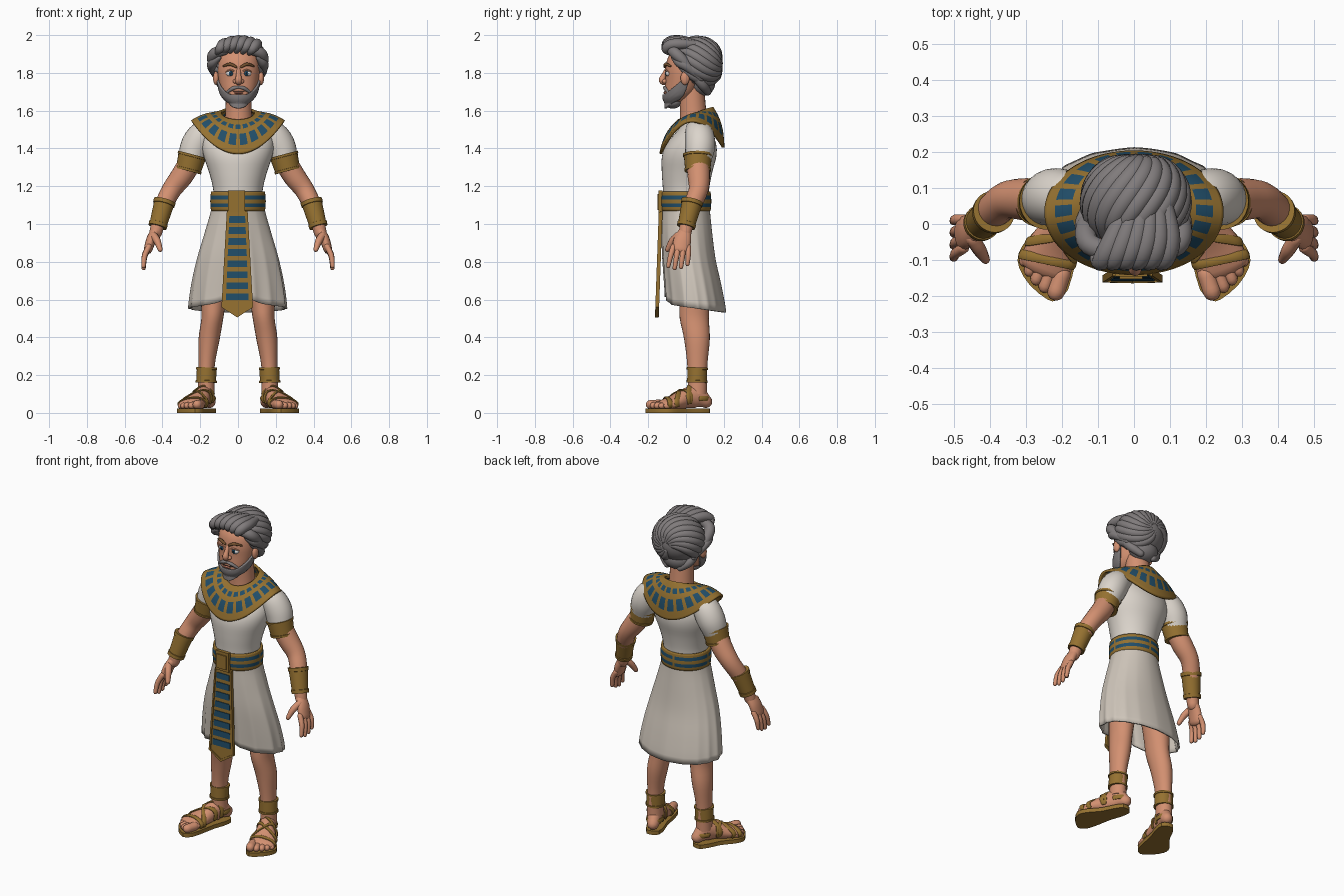
import bpy, bmesh, math
from mathutils import Vector, Matrix

if "Cube" in bpy.data.objects:
    bpy.data.objects.remove(bpy.data.objects["Cube"])

def material(name, rgb):
    m = bpy.data.materials.new(name)
    m.diffuse_color = (*rgb, 1)
    m.use_nodes = True
    m.node_tree.nodes["Principled BSDF"].inputs["Base Color"].default_value = m.diffuse_color
    return m

SKIN = material("skin", (0.65, 0.28, 0.165))
HAIR = material("grey hair", (0.215, 0.198, 0.20))
LINEN = material("white linen", (0.71, 0.66, 0.60))
SKIRT = material("beige linen", (0.62, 0.56, 0.49))
GOLD = material("gold", (0.30, 0.165, 0.03))
BLUE = material("blue enamel", (0.015, 0.075, 0.14))
WHITE = material("eye white", (0.75, 0.73, 0.72))
BROWN = material("brow brown", (0.18, 0.085, 0.03))
DARK = material("dark pupil", (0.015, 0.012, 0.012))
LIP = material("lip", (0.48, 0.17, 0.11))

def make(name, verts, faces, mats, idx=None, thick=0, angle=45):
    me = bpy.data.meshes.new(name)
    me.from_pydata([tuple(v) for v in verts], [], faces)
    for m in mats:
        me.materials.append(m)
    if idx:
        me.polygons.foreach_set("material_index", idx)
    bm = bmesh.new()
    bm.from_mesh(me)
    bmesh.ops.recalc_face_normals(bm, faces=bm.faces)
    bm.to_mesh(me)
    bm.free()
    me.polygons.foreach_set("use_smooth", [True] * len(me.polygons))
    me.set_sharp_from_angle(angle=math.radians(angle))
    ob = bpy.data.objects.new(name, me)
    bpy.context.collection.objects.link(ob)
    if thick:
        mod = ob.modifiers.new("thickness", 'SOLIDIFY')
        mod.thickness, mod.offset = thick, 0
    return ob

def spline(pts, res):
    out = []
    for i in range(len(pts) - 1):
        a, b, c, d = pts[max(i-1, 0)], pts[i], pts[i+1], pts[min(i+2, len(pts)-1)]
        for k in range(res):
            t = k / res
            out.append(tuple(0.5 * (2*q + (r-p)*t + (2*p-5*q+4*r-s)*t*t + (3*q-p-3*r+s)*t**3)
                             for p, q, r, s in zip(a, b, c, d)))
    return out + [tuple(pts[-1])]

def tube(name, pts, mat, ref=(0, 1, 0), n=16, res=4, cap=True, level=False):
    """Sweep an ellipse along points (x, y, z, radius_a[, radius_b]); level keeps rings horizontal."""
    pts = spline([p if len(p) == 5 else (*p, p[3]) for p in pts], res)
    rings = []
    for i, p in enumerate(pts):
        c = Vector(p[:3])
        t = (Vector(pts[min(i+1, len(pts)-1)][:3]) - Vector(pts[max(i-1, 0)][:3])).normalized()
        a = Vector((1, 0, 0)) if level else t.cross(Vector(ref)).normalized()
        b = Vector((0, 1, 0)) if level else a.cross(t).normalized()
        ends = [(0, 1)]
        if cap and i in (0, len(pts)-1):      # rounded ends
            r, s = min(p[3:]), -1 if i == 0 else 1
            ends = [(s*r*math.sin(k), math.cos(k)) for k in (0, 0.6, 1.1, 1.4)][::s]
        for off, sc in ends:
            rings.append([c + t*off + a*(p[3]*sc*math.cos(2*math.pi*k/n)) + b*(p[4]*sc*math.sin(2*math.pi*k/n))
                          for k in range(n)])
    faces = [(i*n+k, i*n+(k+1) % n, (i+1)*n+(k+1) % n, (i+1)*n+k) for i in range(len(rings)-1) for k in range(n)]
    faces += [tuple(range(n)), tuple(range((len(rings)-1)*n, len(rings)*n))]
    return make(name, [v for r in rings for v in r], faces, [mat])

def ball(name, loc, scale, mat):
    bm = bmesh.new()
    bmesh.ops.create_uvsphere(bm, u_segments=24, v_segments=14, radius=1,
                              matrix=Matrix.Translation(loc) @ Matrix.Diagonal((*scale, 1)))
    vs, fs = [v.co.copy() for v in bm.verts], [[v.index for v in f.verts] for f in bm.faces]
    bm.free()
    return make(name, vs, fs, [mat])

def grid(name, fn, ni, nj, mats, rule=None, wrap=True, thick=0.01):
    """Surface fn(u, v) with u around and v along."""
    cols = ni if wrap else ni + 1
    verts = [fn(i/ni, j/nj) for j in range(nj+1) for i in range(cols)]
    faces = [(j*cols+i, j*cols+(i+1) % cols, (j+1)*cols+(i+1) % cols, (j+1)*cols+i) for j in range(nj) for i in range(ni)]
    return make(name, verts, faces, mats, [rule(i, j) if rule else 0 for j in range(nj) for i in range(ni)], thick)

def prism(name, outline, shift, mat):
    n = len(outline)
    verts = [Vector(p) for p in outline] + [Vector(p) + Vector(shift) for p in outline]
    faces = [tuple(range(n)), tuple(range(n, 2*n))] + [(k, (k+1) % n, n+(k+1) % n, n+k) for k in range(n)]
    return make(name, verts, faces, [mat], angle=30)

def band(name, p0, p1, r0, r1):
    """Gold cuff with a raised rim at both ends."""
    p0, p1 = Vector(p0), Vector(p1)
    at = lambda t, d: (*p0.lerp(p1, t), r0+(r1-r0)*t+d)
    tube(name, [at(t, d) for t, d in ((0, .004), (.14, .004), (.15, 0), (.85, 0), (.86, .004), (1, .004))],
         GOLD, n=28, res=1, cap=False)

# Torso, neck, belt
tube("shirt", [(0, 0, 1.10, .132, .12), (0, 0, 1.18, .131, .122), (0, .005, 1.27, .152, .133), (0, .017, 1.36, .182, .144),
     (0, .03, 1.43, .19, .128), (0, .047, 1.51, .17, .08), (0, .05, 1.56, .10, .06)], LINEN, n=40, level=True, cap=False)
tube("neck", [(.003, .045, 1.48, .085), (.003, .04, 1.56, .072), (.003, .03, 1.72, .066)], SKIN, n=24, level=True, cap=False)
grid("belt", lambda u, v: ((.136+.004*math.sin(math.pi*v))*math.sin(u*2*math.pi), -(.123+.004*math.sin(math.pi*v))*math.cos(u*2*math.pi),
     1.07+.1*v), 64, 10, [GOLD, BLUE], lambda i, j: int(j in (2, 3, 6, 7) and i % 16 > 0), thick=.014)
prism("buckle", [(-.053, -.125, 1.06), (.037, -.125, 1.06), (.037, -.125, 1.178), (-.053, -.125, 1.178)], (0, -.02, 0), GOLD)
prism("buckle_panel", [(-.04, -.14, 1.075), (.024, -.14, 1.075), (.024, -.14, 1.16), (-.04, -.14, 1.16)], (0, -.012, 0), GOLD)

# Broad collar with enamel blocks
def collar(u, v):
    a = 2*math.pi*u
    s, c = math.sin(a), math.cos(a)
    inner = Vector((.088*s, .05-.088*c, 1.583-.034*c))
    outer = Vector((.245*s, .031-.166*c, 1.543-c*c*(.172 if c > 0 else .138)))
    p = inner.lerp(outer, v)
    bump = math.sin(math.pi*v)*.014
    return p + Vector((s*bump*.3, -c*bump, bump))
grid("collar", collar, 132, 20, [GOLD, BLUE],
     lambda i, j: int((4 <= j <= 6 and i % 6 in (0, 1, 4, 5)) or (10 <= j <= 15 and 1 <= i % 6 <= 4)), thick=.014)

# Pleated skirt, hem lower at the back
PROFILE = spline([(.133, .12, 0), (.168, .128, .005), (.208, .136, .015), (.238, .147, .035), (.255, .155, .052)], 4)
def skirt(u, v):
    a = 2*math.pi*u
    rx, ry, cy = PROFILE[round(v*16)]
    c = math.cos(a)
    hem = .553 + .022*c + .04*math.exp(-((math.pi-abs(math.pi-a))/.4)**2)
    fold = 1-2*abs(math.sin(8*a+.6*math.sin(3*a)))
    f = 1 + v*(.03*fold+.015*math.sin(7*a))*(.6+.4*c)
    return (rx*f*math.sin(a), cy-ry*f*c, 1.10+(hem-1.10)*v)
grid("skirt", skirt, 160, 16, [SKIRT])

# Hanging front panel with enamel bars
def half(z): return .055 + .028*(1.07-z)/.5
def front(x, z, d=0): return (x-.004, -.138-.018*(1.07-z)/.5-d, z)
prism("front_panel", [front(-half(1.07), 1.07), front(half(1.07), 1.07), front(half(.56), .56), front(0, .505),
      front(-half(.56), .56)], (0, .014, 0), GOLD)
for k in range(8):
    z0, z1 = 1.006-.0585*k, 1.042-.0585*k
    prism("panel_bar", [front(s*half(z)*.74, z, .004) for s, z in ((-1, z0), (1, z0), (1, z1), (-1, z1))], (0, .006, 0), BLUE)
for s in (-1, 1):
    prism("panel_edge", [front(s*half(z)*w, z, .006) for w, z in ((.86, 1.06), (1, 1.06), (1, .56), (.86, .565))], (0, .01, 0), GOLD)
prism("panel_tip_edge", [front(x*half(.56), z, .006) for x, z in ((-1, .572), (0, .52), (1, .572), (1, .56), (0, .505), (-1, .56))], (0, .01, 0), GOLD)

# Limbs, built once per side; sole outline is inner edge then outer edge
SOLE = spline([(-.02, 0), (-.008, -.035), (.05, -.05), (.12, -.052), (.2, -.066), (.28, -.074), (.318, -.055), (.325, -.03),
               (.305, .03), (.27, .075), (.235, .09), (.19, .082), (.12, .057), (.05, .05), (-.008, .035), (-.02, 0)], 2)[:-1]
FOOT = [(0, 0, .06, .034, .035), (.05, 0, .085, .042, .06), (.11, 0, .078, .05, .054), (.18, .007, .056, .068, .04),
        (.245, .008, .044, .074, .026)]     # forward, sideways, height, half width, half height
FINE = spline(FOOT, 12)
for s, side in ((1, "left"), (-1, "right")):
    m = lambda pts: [(s*p[0], *p[1:]) for p in pts]
    tube(side+"_sleeve", m([(.12, .055, 1.50, .06), (.185, .07, 1.47, .077), (.225, .074, 1.41, .08), (.246, .065, 1.345, .070),
         (.252, .062, 1.325, .066)]), LINEN, n=24, cap=False)
    band(side+"_arm_band", *m([(.241, .063, 1.368), (.264, .062, 1.28)]), .075, .066)
    tube(side+"_arm", m([(.25, .062, 1.33, .06), (.30, .068, 1.25, .059), (.352, .066, 1.18, .052), (.392, .035, 1.10, .048),
         (.423, .005, 1.0, .037), (.437, -.005, .95, .033)]), SKIN, n=20)
    band(side+"_bracer", *m([(.388, .034, 1.122), (.426, .0, .985)]), .055, .045)
    # Hand
    tube(side+"_palm", m([(.432, -.003, .965, .027, .032), (.458, -.018, .92, .027, .046), (.476, -.028, .865, .023, .046)]), SKIN)
    for k in range(4):
        y = .012-.026*k
        ln = (.85, 1, 1.05, .95)[k]
        tube(side+"_finger", m([(.472, y, .88, .0155), (.494, y*1.2-.002, .88-.05*ln, .0145),
             (.500, y*1.3-.008, .88-.108*ln, .0115)]), SKIN, n=10)
    tube(side+"_thumb", m([(.448, -.04, .94, .02), (.428, -.072, .91, .019), (.412, -.098, .865, .013)]), SKIN, n=10)
    # Leg and anklet
    tube(side+"_leg", m([(.115, .048, .72, .08, .085), (.13, .045, .58, .065, .08), (.136, .044, .50, .058, .077),
         (.153, .058, .39, .056, .068), (.166, .06, .25, .043, .053), (.168, .06, .10, .045, .05)]), SKIN, n=24, level=True, cap=False)
    band(side+"_anklet", *m([(.166, .06, .24), (.168, .058, .16)]), .052, .052)
    # Foot, toes, sandal
    ang = math.radians(21)
    d, w = Vector((s*math.sin(ang), -math.cos(ang), 0)), Vector((s*math.cos(ang), math.sin(ang), 0))
    at = lambda u, v, z: Vector((s*.152, .105, z)) + d*u + w*v
    tube(side+"_foot", [(*at(*f[:3]), *f[3:]) for f in FOOT], SKIN, ref=(0, 0, 1), n=24)
    for k in range(5):
        v, r = (-.045, -.011, .018, .044, .067)[k], (.025, .0185, .0175, .0165, .0155)[k]
        u = (.288, .285, .275, .26, .24)[k]
        tube(side+"_toe", [(*at(u-.045, v*.95, .045), r), (*at(u+.008, v, .024+r*.8), r)], SKIN, ref=(0, 0, 1), n=12)
    prism(side+"_sole", [at(u, v, 0) for u, v in SOLE], (0, 0, .024), GOLD)
    for u0, tilt in ((.09, .03), (.15, -.045), (.15, .045), (.222, .012)):
        path = []
        for q in range(13):
            t = math.pi*(q/12*1.3-.15)
            _, v, z, a, b = min(FINE, key=lambda f: abs(f[0]-u0-tilt*math.cos(t)))
            path.append((*at(u0+tilt*math.cos(t), v+(a+.002)*math.cos(t), z+(b+.002)*math.sin(t)), .006, .014))
        tube(side+"_strap", path, GOLD, ref=d, n=10, res=2)
    tube(side+"_heel_strap", [(*at(.05-.064*math.sin(t), .044*math.cos(t), .075), .006, .014)
         for t in [math.pi*q/8 for q in range(9)]], GOLD, ref=(0, 0, 1), n=10, res=2)

# Head
HEAD = [(.003, -.07, 1.64, .036, .03), (.003, -.05, 1.665, .068, .062), (.003, -.03, 1.70, .09, .083),
        (.003, -.015, 1.76, .105, .094), (.003, -.006, 1.82, .112, .103), (.003, 0, 1.88, .106, .096),
        (.003, .01, 1.925, .078, .07), (.003, .02, 1.945, .045, .04), (.003, .025, 1.95, .01, .01)]
tube("head", HEAD, SKIN, n=40, level=True)
RINGS = spline(HEAD, 12)
def on_head(a, z, grow):
    r = min(RINGS, key=lambda q: abs(q[2]-z))
    return (r[0]+(r[3]+grow)*math.sin(a), r[1]-(r[4]+grow)*math.cos(a), z)

# Beard shell rising to sideburns, moustache, mouth
def beard(u, v):
    a = (u-.5)*3.7
    top = 1.686 + .115*max(0, (abs(a)-.45)/1.4)**1.5
    low = 1.612 + .05*(abs(a)/1.85)**2
    return on_head(a, low+(top-low)*v, .009-.004*v)
grid("beard", beard, 40, 14, [HAIR], wrap=False, thick=.012)
ball("chin_beard", (.003, -.07, 1.645), (.052, .046, .034), HAIR)
ball("lower_lip", (.003, -.111, 1.694), (.024, .009, .006), LIP)
ball("mouth_line", (.003, -.109, 1.702), (.034, .008, .0018), DARK)
tube("nose", [(.003, -.1, 1.82, .011), (.003, -.116, 1.79, .013), (.003, -.126, 1.765, .018), (.003, -.12, 1.752, .017)], SKIN, ref=(1, 0, 0))
for s, side in ((1, "left"), (-1, "right")):
    X = lambda x: .003+s*x
    ball(side+"_nostril", (X(.017), -.113, 1.755), (.013, .013, .012), SKIN)
    ball(side+"_eye", (X(.043), -.092, 1.797), (.024, .016, .016), WHITE)
    ball(side+"_iris", (X(.041), -.1045, 1.797), (.0115, .0055, .013), BLUE)
    ball(side+"_pupil", (X(.041), -.1085, 1.797), (.0045, .003, .005), DARK)
    tube(side+"_eyelid", [(X(.018), -.103, 1.807, .003), (X(.042), -.107, 1.8155, .005), (X(.068), -.093, 1.806, .003)], SKIN, ref=(0, 0, 1), n=10)
    tube(side+"_eyebrow", [(X(.014), -.112, 1.832, .007), (X(.045), -.107, 1.846, .009), (X(.08), -.082, 1.836, .005)], BROWN, ref=(0, 0, 1), n=10)
    tube(side+"_moustache", [(X(.002), -.114, 1.724, .007), (X(.03), -.11, 1.718, .010), (X(.06), -.093, 1.697, .007)], HAIR, ref=(0, 0, 1), n=10)
    ball(side+"_ear", (X(.119), -.005, 1.772), (.016, .024, .036), SKIN)
    # Side curls, fuller on one side
    e = .008 if s < 0 else 0
    tube(side+"_temple_lock", [(X(.075), -.075, 1.92, .026), (X(.116+e), -.058, 1.905, .03), (X(.13+e), -.02, 1.87, .029), (X(.126), .04, 1.80, .018)], HAIR)
    tube(side+"_ear_lock", [(X(.105), -.065, 1.88, .014), (X(.127+e), -.035, 1.855, .025), (X(.132+e), .01, 1.83, .025), (X(.112), .08, 1.77, .016)], HAIR)
    tube(side+"_nape_lock", [(X(.105), .04, 1.79, .022), (X(.09), .085, 1.74, .026), (X(.045), .115, 1.70, .02)], HAIR)

# Swept back hair: cap plus twisting locks
ball("hair_cap", (.005, .057, 1.85), (.138, .138, .13), HAIR)
ball("hair_nape", (.003, .085, 1.745), (.088, .07, .068), HAIR)
for k in range(15):
    roll, pts = -2.2+4.4*k/14, []
    for q in range(7):
        th = .85+2.05*q/6
        r = roll+.7*(th-1.5)
        pts.append((.005+.128*math.sin(r)*math.sin(th), .058-.128*math.cos(th), 1.85+.12*math.cos(r)*math.sin(th),
                    (.018, .025, .028, .029, .028, .023, .012)[q]))
    tube("hair_lock", pts, HAIR, ref=(.31, .05, .95), n=12)
# Crown fringe curling back from the forehead and to one side
for k in range(6):
    x, h = -.09+.034*k, (.004, .014, .018, .017, .01, 0)[k]
    tube("fringe_lock", [(x-.02, -.085, 1.905+h*.6, .014), (x-.005, -.105, 1.926+h, .025), (x+.012, -.082, 1.948+h, .029),
         (x*.9+.028, -.03, 1.953+h, .028), (x*.6+.04, .06, 1.95+h*.5, .018)], HAIR, ref=(1, 0, 0), n=12)
